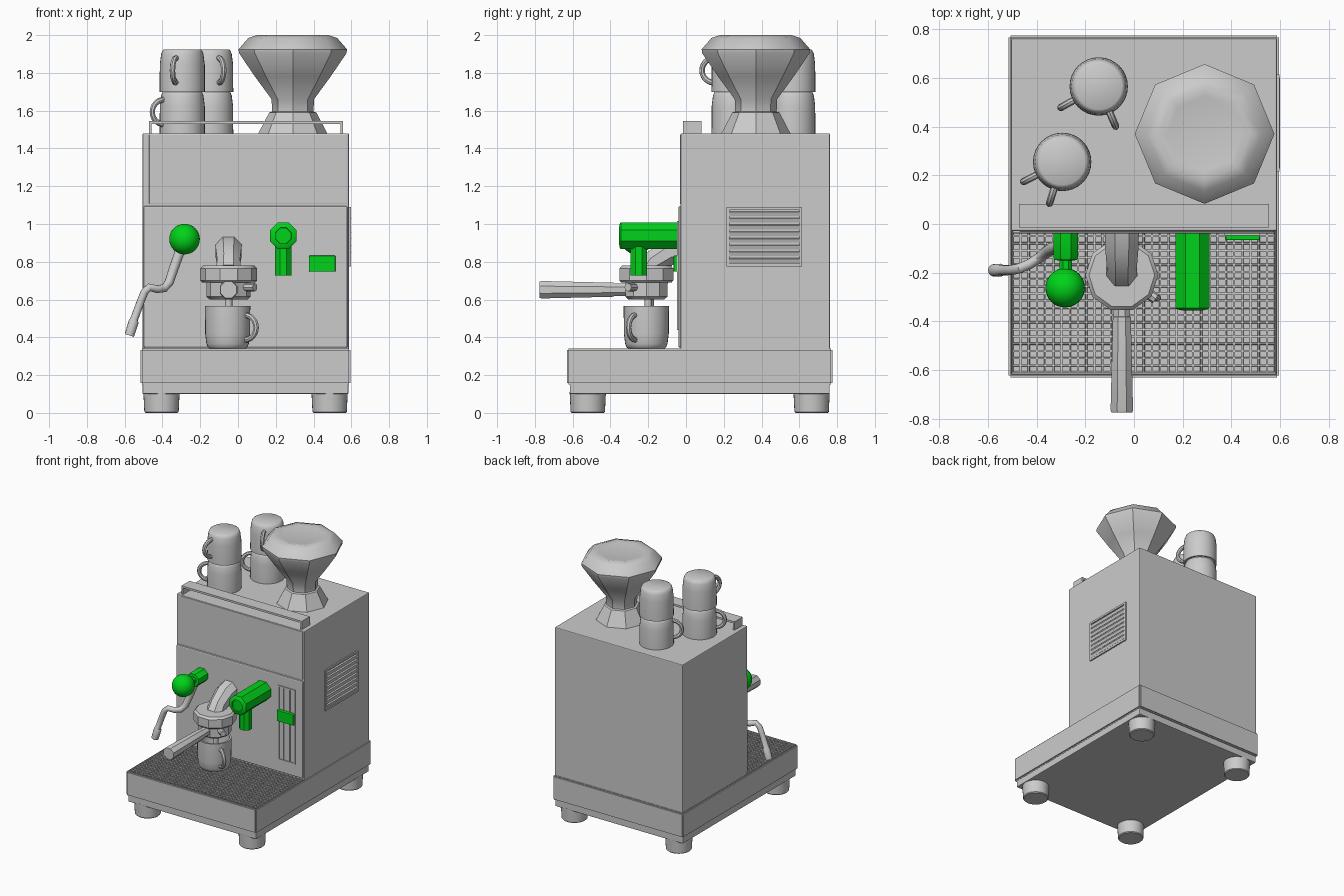
import bpy, bmesh
from math import sin, cos, pi, radians
from mathutils import Vector, Matrix

if "Cube" in bpy.data.objects:
    bpy.data.objects.remove(bpy.data.objects["Cube"])

green = bpy.data.materials.new("green")
green.diffuse_color = (0.0, 0.65, 0.01, 1)
green.use_nodes = True
green.node_tree.nodes["Principled BSDF"].inputs["Base Color"].default_value = green.diffuse_color


def finish(name, bm, mat=None, smooth=35, bevel=0):
    bmesh.ops.recalc_face_normals(bm, faces=bm.faces)
    me = bpy.data.meshes.new(name)
    bm.to_mesh(me)
    bm.free()
    ob = bpy.data.objects.new(name, me)
    bpy.context.collection.objects.link(ob)
    if mat:
        me.materials.append(mat)
    if bevel:
        m = ob.modifiers.new("bevel", 'BEVEL')
        m.width, m.segments = bevel, 2
    if smooth:
        bpy.ops.object.select_all(action='DESELECT')
        ob.select_set(True)
        bpy.context.view_layer.objects.active = ob
        bpy.ops.object.shade_smooth_by_angle(angle=radians(smooth))
    return ob


def box(name, x, y, z, mat=None, bevel=0, rot=None):
    """Box from (min, max) ranges."""
    bm = bmesh.new()
    size = [r[1] - r[0] for r in (x, y, z)]
    mid = [(r[1] + r[0]) / 2 for r in (x, y, z)]
    m = Matrix.Translation(mid) @ (rot or Matrix()) @ Matrix.Diagonal((*size, 1))
    bmesh.ops.create_cube(bm, size=1, matrix=m)
    return finish(name, bm, mat, 0, bevel)


def skin(bm, rings):
    """Bridge rings of equal length; cap both ends."""
    n = len(rings[0])
    vs = [[bm.verts.new(p) for p in r] for r in rings]
    for a, b in zip(vs, vs[1:]):
        for i in range(n):
            j = (i + 1) % n
            bm.faces.new((a[i], a[j], b[j], b[i]))
    bm.faces.new(vs[0])
    bm.faces.new(vs[-1])


def lathe(name, profile, loc, sides=32, phase=0.0, forward=False, mat=None, flip=0):
    """Revolve (radius, height); forward points the axis to -y, flip mirrors a height."""
    bm = bmesh.new()
    m = Matrix.Translation(loc)
    if forward:
        m = m @ Matrix.Rotation(pi / 2, 4, 'X')
    rings = []
    for r, h in profile:
        h = flip - h if flip else h
        rings.append([m @ Vector((r * cos(phase + 2 * pi * i / sides),
                                  r * sin(phase + 2 * pi * i / sides), h)) for i in range(sides)])
    skin(bm, rings)
    return finish(name, bm, mat)


def tube(name, pts, radii, sides=12, mat=None, phase=0.0):
    """Sweep a circle along points with a transported frame."""
    bm = bmesh.new()
    pts = [Vector(p) for p in pts]
    rings, side, last = [], None, len(pts) - 1
    for i, p in enumerate(pts):
        t = (pts[min(i + 1, last)] - pts[max(i - 1, 0)]).normalized()
        side = side or (Vector((1, 0, 0)) if abs(t.x) < 0.8 else Vector((0, 1, 0)))
        side = (side - t * side.dot(t)).normalized()
        up = t.cross(side)
        rings.append([p + radii[i] * (side * cos(phase + 2 * pi * k / sides) +
                                      up * sin(phase + 2 * pi * k / sides)) for k in range(sides)])
    skin(bm, rings)
    return finish(name, bm, mat)


def mug(name, x, y, z, angle, inverted):
    H = 0.225
    prof = [(0.095, 0), (0.104, 0.006), (0.112, 0.025), (0.119, 0.08), (0.12, H),
            (0.107, H), (0.105, 0.08), (0.09, 0.025)]
    lathe(name, prof, (x, y, z), flip=H if inverted else 0)
    a, pts = radians(angle), []
    for i in range(13):
        t = -pi / 2 + pi * i / 12
        r, h = 0.11 + 0.068 * cos(t), 0.112 + 0.065 * sin(t)
        pts.append((x + r * cos(a), y + r * sin(a), z + (H - h if inverted else h)))
    tube(name + "_handle", pts, [0.015] * 13, 8)


# feet and base plate
for i, (x, y) in enumerate([(-0.405, -0.52), (0.485, -0.52), (-0.405, 0.665), (0.485, 0.665)]):
    lathe(f"foot_{i}", [(0.085, 0), (0.091, 0.006), (0.096, 0.11)], (x, y, 0))
box("base_plate", (-0.505, 0.585), (-0.615, 0.76), (0.1, 0.16), bevel=0.005)

# base with a shallow recess in the top
bm = bmesh.new()
bmesh.ops.create_cube(bm, size=1, matrix=Matrix.Translation((0.04, 0.0725, 0.245)) @
                      Matrix.Diagonal((1.11, 1.405, 0.19, 1)))
bmesh.ops.bevel(bm, geom=[e for e in bm.edges], offset=0.008, segments=2, affect='EDGES')
top = max(bm.faces, key=lambda f: f.calc_center_median().z)
bmesh.ops.inset_region(bm, faces=[top], thickness=0.006)
bmesh.ops.inset_region(bm, faces=[top], thickness=0.001, depth=-0.015)
finish("base", bm)

# drip grate with rows of small slots
bm = bmesh.new()
bmesh.ops.create_grid(bm, x_segments=32, y_segments=20, size=0.5,
                      matrix=Matrix.Translation((0.04, -0.315, 0.337)) @ Matrix.Diagonal((1.08, 0.59, 1, 1)))
cells = bm.faces[:]
bmesh.ops.inset_individual(bm, faces=cells, thickness=0.005)
bmesh.ops.inset_individual(bm, faces=cells, thickness=0.001, depth=-0.009)
bmesh.ops.recalc_face_normals(bm, faces=bm.faces)
finish("drip_grate", bm, smooth=0)

# body and front panels
box("body", (-0.505, 0.587), (-0.028, 0.762), (0.33, 1.48), bevel=0.006)
box("lower_front_panel", (-0.5, 0.58), (-0.04, -0.02), (0.345, 1.095), bevel=0.008)
box("upper_front_panel", (-0.47, 0.575), (-0.033, -0.02), (1.105, 1.474), bevel=0.003)

# cup rail: plank on two end plates
box("rail_plank", (-0.472, 0.555), (-0.015, 0.083), (1.53, 1.545))
for i, x in enumerate((-0.472, 0.542)):
    box(f"rail_end_{i}", (x, x + 0.013), (-0.015, 0.083), (1.475, 1.535))

# side vent: frame and slats
V = (0.58, 0.597)
box("vent_back", (0.58, 0.589), (0.22, 0.61), (0.78, 1.085))
for i, (y, z) in enumerate([((0.215, 0.615), (0.775, 0.79)), ((0.215, 0.615), (1.075, 1.09)),
                            ((0.215, 0.23), (0.775, 1.09)), ((0.6, 0.615), (0.775, 1.09))]):
    box(f"vent_frame_{i}", V, y, z)
for i in range(8):
    z = 0.807 + i * 0.0355
    box(f"vent_slat_{i}", (0.583, 0.597), (0.228, 0.602), (z - 0.011, z + 0.011),
        rot=Matrix.Rotation(radians(18), 4, 'Y'))

# bean hopper, eight sides
lathe("hopper", [(0.185, 1.475), (0.125, 1.59), (0.11, 1.595), (0.112, 1.66), (0.2, 1.78), (0.285, 1.905),
                 (0.287, 1.925), (0.235, 1.985), (0.19, 2.0), (0.155, 1.993)], (0.29, 0.37, 0), 8)

# mugs: two inverted stacks on top, one upright under the spout
for name, x, y, low, high in [("left", -0.295, 0.255, 207, 253), ("right", -0.145, 0.565, 209, 293)]:
    mug(name + "_lower_mug", x, y, 1.48, low, True)
    mug(name + "_upper_mug", x, y, 1.7, high, True)
mug("tray_mug", -0.055, -0.21, 0.34, -32, False)

# brew group: arm, head, filter basket, spout
tube("group_arm", [(-0.05, -0.02, 0.865), (-0.05, -0.09, 0.85), (-0.05, -0.17, 0.8), (-0.05, -0.2, 0.75)],
     [0.076, 0.074, 0.066, 0.07], 8, phase=pi / 8)
lathe("group_head", [(0.14, 0.69), (0.15, 0.70), (0.15, 0.765), (0.135, 0.78)], (-0.05, -0.21, 0), 10)
lathe("filter_basket", [(0.1, 0.6), (0.117, 0.615), (0.117, 0.7)], (-0.05, -0.21, 0), 10)
lathe("spout", [(0.02, 0.5), (0.02, 0.61)], (-0.05, -0.2, 0), 12)
lathe("filter_handle", [(0.036, 0.05), (0.036, 0.17), (0.04, 0.172), (0.05, 0.555), (0.046, 0.565)],
      (-0.05, -0.21, 0.652), 8, pi / 8, True)
lathe("basket_lug", [(0.022, 0), (0.022, 0.17)], (-0.05, -0.21, 0.0), 8).matrix_world = (
    Matrix.Translation((-0.05, -0.21, 0.665)) @ Matrix.Rotation(radians(-35), 4, 'Z') @
    Matrix.Rotation(pi / 2, 4, 'Y') @ Matrix.Translation((0.05, 0.21, 0)))

# steam knob and wand
lathe("steam_stub", [(0.055, 0), (0.055, 0.11), (0.05, 0.118), (0.028, 0.12), (0.028, 0.2)],
      (-0.28, -0.03, 0.92), 8, pi / 8, True, green)
bm = bmesh.new()
bmesh.ops.create_uvsphere(bm, u_segments=32, v_segments=16, radius=0.081,
                          matrix=Matrix.Translation((-0.283, -0.262, 0.92)))
finish("steam_knob", bm, green)
wand = [(-0.285, -0.085, 0.91), (-0.31, -0.09, 0.85), (-0.345, -0.105, 0.75), (-0.365, -0.12, 0.69),
        (-0.39, -0.14, 0.66), (-0.43, -0.165, 0.655), (-0.47, -0.182, 0.665), (-0.495, -0.188, 0.64),
        (-0.515, -0.19, 0.59), (-0.55, -0.19, 0.495), (-0.552, -0.19, 0.485), (-0.575, -0.19, 0.41)]
tube("steam_wand", wand, [0.026, 0.026, 0.025, 0.024, 0.022, 0.021, 0.021, 0.021, 0.021, 0.021, 0.027, 0.026])

# hot water tap
lathe("tap_barrel", [(0.076, 0), (0.076, 0.315), (0.07, 0.32), (0.046, 0.325), (0.044, 0.315)],
      (0.24, -0.03, 0.938), 8, pi / 8, True, green)
lathe("tap_spout", [(0.047, 0.728), (0.047, 0.9)], (0.24, -0.25, 0), 8, pi / 8, mat=green)

# slider: outer frame, centre track and green grip
for i, (x, z) in enumerate([((0.372, 0.382), (0.44, 1.015)), ((0.508, 0.518), (0.44, 1.015)),
                            ((0.372, 0.518), (0.44, 0.45)), ((0.372, 0.518), (1.005, 1.015)),
                            ((0.416, 0.422), (0.45, 1.005)), ((0.468, 0.474), (0.45, 1.005))]):
    box(f"slider_frame_{i}", x, (-0.047, -0.035), z)
box("slider_grip", (0.376, 0.516), (-0.066, -0.035), (0.748, 0.832), green, bevel=0.004)
